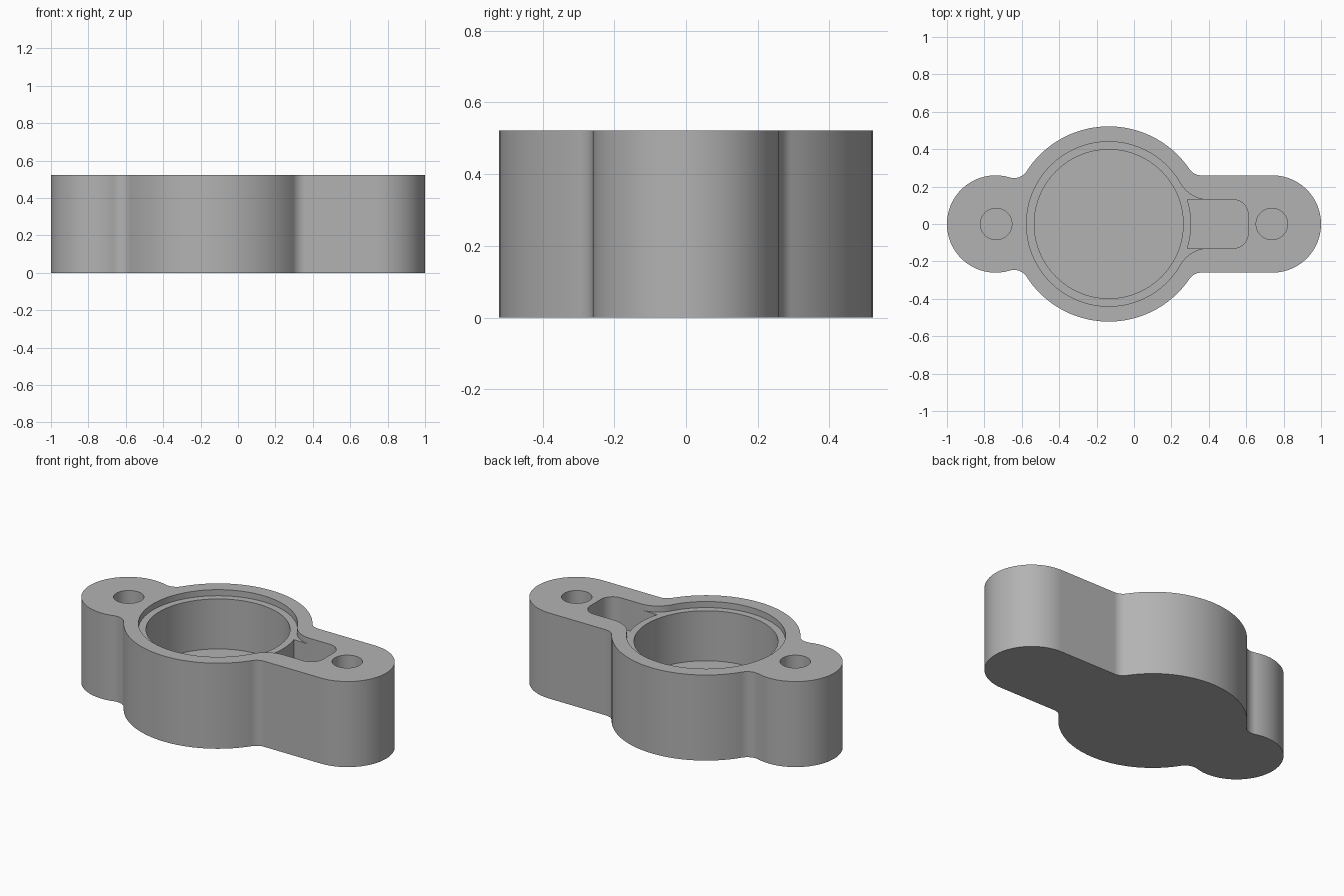
import bpy, bmesh
from math import sin, cos, asin, atan2, degrees, radians, hypot

HEIGHT = 0.522
LEDGE_Z = 0.485      # step just under the rim
FLOOR_Z = 0.18       # bottom of bore and pocket
BORE_X = -0.135
OVER = HEIGHT + 0.1  # cutters overshoot the top

cube = bpy.data.objects.get("Cube")
if cube:
    bpy.data.objects.remove(cube, do_unlink=True)

grey = bpy.data.materials.new("plain grey")
grey.use_nodes = True
COLOR = (0.45, 0.45, 0.45, 1)
grey.diffuse_color = COLOR
grey.node_tree.nodes["Principled BSDF"].inputs["Base Color"].default_value = COLOR


def arc(cx, cy, r, start, end):
    """Points along an arc, angles in degrees."""
    n = max(6, int(abs(end - start) / 3))
    angles = [radians(start + (end - start) * i / n) for i in range(n + 1)]
    return [(cx + r * cos(a), cy + r * sin(a)) for a in angles]


def mirrored(half):
    """Close an upper half profile with its reflection in y."""
    pts = []
    for p in half:
        if not pts or hypot(p[0] - pts[-1][0], p[1] - pts[-1][1]) > 1e-4:
            pts.append(p)
    return pts + [(x, -y) for x, y in reversed(pts) if y > 1e-4]


def line_fillet(radius, line_y, start_x):
    """Fillet from a level line to the bore-centred circle: points and end angle."""
    dx = start_x - BORE_X
    r = (dx ** 2 + line_y ** 2 - radius ** 2) / (2 * (radius - line_y))
    angle = degrees(atan2(line_y + r, dx))
    return arc(start_x, line_y + r, r, 270, 180 + angle), angle


def prism(name, pts, z0, z1):
    bm = bmesh.new()
    base = bm.faces.new([bm.verts.new((x, y, z0)) for x, y in pts])
    out = bmesh.ops.extrude_face_region(bm, geom=[base])
    tops = [g for g in out["geom"] if isinstance(g, bmesh.types.BMVert)]
    bmesh.ops.translate(bm, verts=tops, vec=(0, 0, z1 - z0))
    bmesh.ops.recalc_face_normals(bm, faces=bm.faces)
    mesh = bpy.data.meshes.new(name)
    bm.to_mesh(mesh)
    bm.free()
    mesh.materials.append(grey)
    obj = bpy.data.objects.new(name, mesh)
    bpy.context.collection.objects.link(obj)
    return obj


# Housing outline: long arm, fillet, round centre, fillet, short lug
END_X, END_R, BODY_R, NECK_R = 0.74, 0.26, 0.522, 0.08
fillet, shoulder = line_fillet(BODY_R, END_R, 0.36)
gap = BORE_X + END_X
lug_d, body_d = END_R + NECK_R, BODY_R + NECK_R
nx = (lug_d ** 2 - body_d ** 2 + gap ** 2) / (2 * gap)
ny = (lug_d ** 2 - nx ** 2) ** 0.5
lug_angle = degrees(atan2(ny, nx))
body_angle = degrees(atan2(ny, nx - gap))
outline = (arc(END_X, 0, END_R, 0, 90) + fillet
           + arc(BORE_X, 0, BODY_R, shoulder, body_angle)
           + arc(nx - END_X, ny, NECK_R, body_angle - 180, lug_angle - 180)
           + arc(-END_X, 0, END_R, lug_angle, 180))
housing = prism("housing", mirrored(outline), 0, HEIGHT)

# Shallow rim recess flaring into the pocket
RIM_R, SLOT = 0.44, 0.13
flare, rim_angle = line_fillet(RIM_R, SLOT - 0.001, 0.40)
recess = mirrored(flare + arc(BORE_X, 0, RIM_R, rim_angle, 180))

# Side pocket with a curved inner end
pocket = mirrored(arc(0.53, SLOT - 0.08, 0.08, 0, 90)
                  + arc(BORE_X, 0, RIM_R, degrees(asin(SLOT / RIM_R)), 0))

cutters = [
    prism("recess_cutter", recess, LEDGE_Z, OVER),
    prism("bore_cutter", mirrored(arc(BORE_X, 0, 0.398, 0, 180)), FLOOR_Z, OVER),
    prism("pocket_cutter", pocket, FLOOR_Z, OVER),
]
for side, label in ((1, "left"), (-1, "right")):
    hole = mirrored(arc(side * 0.737, 0, 0.084, 0, 180))
    cutters.append(prism(label + "_hole_cutter", hole, FLOOR_Z, OVER))

# Cut the openings and apply
for cutter in cutters:
    mod = housing.modifiers.new(cutter.name, "BOOLEAN")
    mod.operation = "DIFFERENCE"
    mod.solver = "EXACT"
    mod.object = cutter
    cutter.hide_render = True
bpy.context.view_layer.objects.active = housing
housing.select_set(True)
for mod in list(housing.modifiers):
    bpy.ops.object.modifier_apply(modifier=mod.name)
for cutter in cutters:
    bpy.data.objects.remove(cutter, do_unlink=True)
bpy.ops.object.shade_smooth_by_angle(angle=radians(30))
